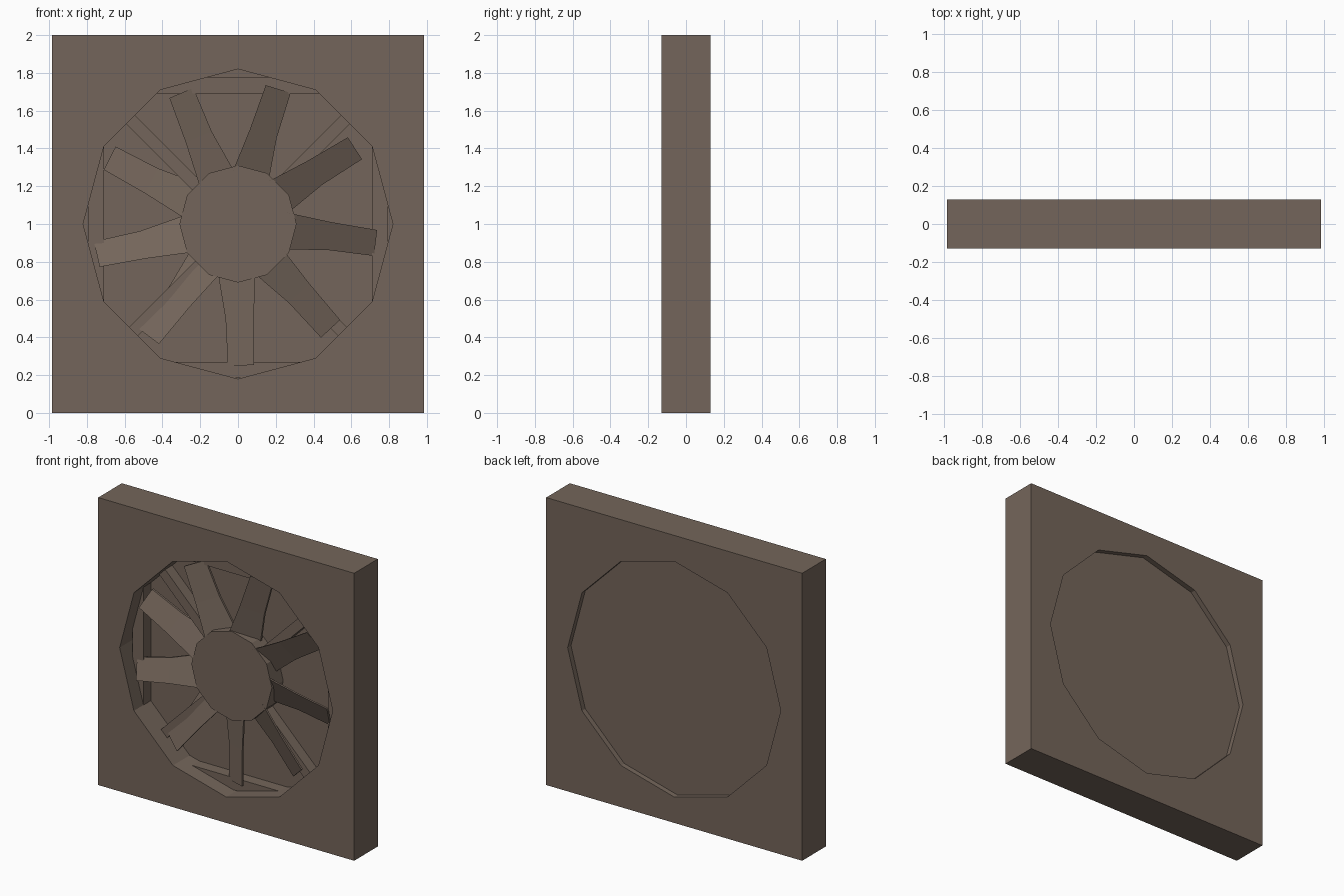
import bpy, bmesh, math
from mathutils import Matrix, Vector

if "Cube" in bpy.data.objects:
    bpy.data.objects.remove(bpy.data.objects["Cube"])

brown = bpy.data.materials.new("dark taupe")
brown.diffuse_color = (0.175, 0.131, 0.103, 1)
brown.use_nodes = True
brown.node_tree.nodes["Principled BSDF"].inputs["Base Color"].default_value = brown.diffuse_color
CZ = 1.0


def finish(name, bm):
    bmesh.ops.recalc_face_normals(bm, faces=bm.faces)
    me = bpy.data.meshes.new(name)
    bm.to_mesh(me)
    bm.free()
    me.materials.append(brown)
    ob = bpy.data.objects.new(name, me)
    bpy.context.collection.objects.link(ob)
    return ob


def prism(name, pts, y0, y1):
    """Extrude an (x, z) outline between two depths."""
    bm = bmesh.new()
    a = [bm.verts.new((x, y0, z)) for x, z in pts]
    b = [bm.verts.new((x, y1, z)) for x, z in pts]
    bm.faces.new(a)
    bm.faces.new(b)
    n = len(pts)
    for i in range(n):
        j = (i + 1) % n
        bm.faces.new((a[i], a[j], b[j], b[i]))
    return finish(name, bm)


def ring_prism(name, outer, inner, y0, y1):
    """Extrude the area between two outlines of equal point count."""
    bm = bmesh.new()
    loops = [[bm.verts.new((x, y, z)) for x, z in pts]
             for pts, y in ((outer, y0), (inner, y0), (inner, y1), (outer, y1))]
    n = len(outer)
    for k in range(4):
        p, q = loops[k], loops[(k + 1) % 4]
        for i in range(n):
            j = (i + 1) % n
            bm.faces.new((p[i], p[j], q[j], q[i]))
    return finish(name, bm)


def ngon(r, n=12):
    return [(r * math.cos(2 * math.pi * i / n), CZ + r * math.sin(2 * math.pi * i / n))
            for i in range(n)]


# Square housing with a twelve-sided opening
outer, inner = [], []
for i in range(24):
    a = math.radians(15 * i)
    c, s = math.cos(a), math.sin(a)
    m = max(abs(c), abs(s))
    outer.append((0.985 * c / m, CZ + s / m))
    r = 0.82 * (math.cos(math.radians(15)) if i % 2 else 1)
    inner.append((r * c, CZ + r * s))
ring_prism("housing", outer, inner, -0.13, 0.13)

# Recessed back plate and hub
prism("back_plate", ngon(0.82), 0.055, 0.093)
prism("hub", ngon(0.31), -0.07, 0.06)


# Square support ring and diagonal struts behind the blades
def square(h):
    return [(x * h, 0.98 + z * h) for x, z in ((-1, -1), (1, -1), (1, 1), (-1, 1))]


ring_prism("support_ring", square(0.795), square(0.71), -0.025, 0.057)
for i in range(4):
    a = math.radians(45 + 90 * i)
    d, t = Vector((math.cos(a), math.sin(a))), Vector((-math.sin(a), math.cos(a)))
    c = Vector((0, 0.985))
    pts = [c + d * u + t * v for u, v in ((0.2, -0.033), (1.02, -0.033), (1.02, 0.033), (0.2, 0.033))]
    prism("strut_%d" % (i + 1), [tuple(p) for p in pts], -0.023, 0.056)

# Nine pitched blades: (radius, trailing t, trailing y, leading t, leading y)
SECTIONS = [(0.25, -0.105, 0.012, 0.095, -0.07),
            (0.50, -0.077, -0.005, 0.072, -0.072),
            (0.75, -0.078, -0.02, 0.06, -0.075)]
THICK = 0.015
for i in range(9):
    bm = bmesh.new()
    rows = []
    for r, t0, y0, t1, y1 in SECTIONS:
        rows.append([bm.verts.new(p) for p in ((r, y0, t0), (r, y1, t1),
                                               (r, y1 + THICK, t1), (r, y0 + THICK, t0))])
    for p, q in zip(rows, rows[1:]):
        for k in range(4):
            j = (k + 1) % 4
            bm.faces.new((p[k], p[j], q[j], q[k]))
    bm.faces.new(rows[0])
    bm.faces.new(rows[-1])
    turn = Matrix.Rotation(-math.radians(-7 + 40 * i), 4, 'Y')
    bm.transform(Matrix.Translation((-0.015, 0, CZ)) @ turn)
    finish("blade_%d" % (i + 1), bm)
